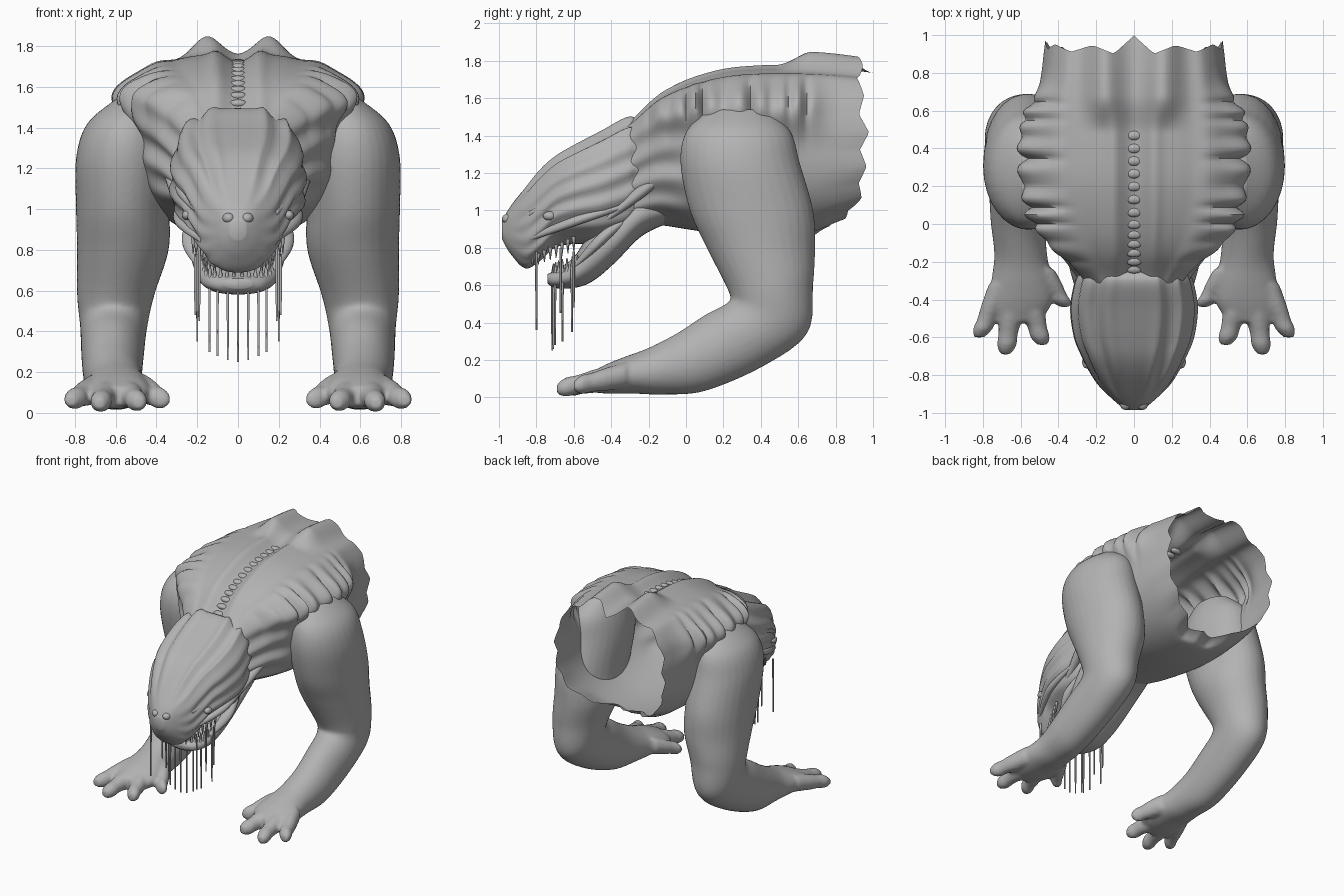
import bpy, bmesh, math, random
from mathutils import Vector, Matrix

random.seed(4)
cube = bpy.data.objects.get("Cube")
if cube:
    bpy.data.objects.remove(cube, do_unlink=True)

GREY = (0.45, 0.45, 0.45, 1)
skin = bpy.data.materials.new("grey_skin")
skin.use_nodes = True
skin.diffuse_color = GREY
for node in skin.node_tree.nodes:
    if node.type == "BSDF_PRINCIPLED":
        node.inputs["Base Color"].default_value = GREY
        node.inputs["Roughness"].default_value = 0.7


def smooth(start, end, value):
    t = min(1, max(0, (value - start) / (end - start)))
    return t * t * (3 - 2 * t)


def bump(value, centre, width):
    return math.exp(-((value - centre) / width) ** 2)


def spline(rows, steps):
    """Catmull-Rom interpolation of whole rows."""
    out = []
    last = len(rows) - 1
    for i in range(last):
        quad = [rows[min(max(i + k, 0), last)] for k in (-1, 0, 1, 2)]
        for j in range(steps):
            t = j / steps
            out.append([0.5 * (2 * b + (c - a) * t + (2 * a - 5 * b + 4 * c - d) * t * t
                               + (3 * b - a - 3 * c + d) * t ** 3)
                        for a, b, c, d in zip(*quad)])
    out.append(list(rows[-1]))
    return out


def section(y, half_width, top, bottom):
    return (0, y, (top + bottom) / 2, half_width, 0, (top - bottom) / 2)


def loft(bm, rows, steps=6, sides=32, power=(2, 2), cap_end=True, deform=None):
    """Rows are centre x, y, z, half width, then the half height vector in y, z."""
    rings = []
    for x, y, z, width, up_y, up_z in spline(rows, steps):
        ring = []
        for k in range(sides):
            angle = math.tau * k / sides
            c, s = math.cos(angle), math.sin(angle)
            e = power[0] if s >= 0 else power[1]
            r = (abs(c) ** e + abs(s) ** e) ** (-1 / e)
            p = Vector((x + width * c * r, y + up_y * s * r, z + up_z * s * r))
            if deform:
                deform(p, angle, width)
            ring.append(bm.verts.new(p))
        rings.append(ring)
    for a, b in zip(rings, rings[1:]):
        for k in range(sides):
            m = (k + 1) % sides
            bm.faces.new((a[k], a[m], b[m], b[k]))
    bm.faces.new(rings[0])
    if cap_end:
        bm.faces.new(rings[-1][::-1])


def ball(bm, place, size):
    bmesh.ops.create_uvsphere(bm, u_segments=16, v_segments=10, radius=1,
                              matrix=Matrix.Translation(place) @ Matrix.Diagonal((*size, 1)))


def spike(bm, x, y, base, tip, r_base, r_tip):
    turn = Matrix.Rotation(math.pi, 4, "X") if tip < base else Matrix.Identity(4)
    bmesh.ops.create_cone(bm, cap_ends=True, segments=6, radius1=r_base, radius2=r_tip,
                          depth=abs(tip - base),
                          matrix=Matrix.Translation((x, y, (base + tip) / 2)) @ turn)


def finish(name, bm, mirror=False, remesh=False):
    bmesh.ops.recalc_face_normals(bm, faces=bm.faces)
    mesh = bpy.data.meshes.new(name)
    bm.to_mesh(mesh)
    bm.free()
    mesh.materials.append(skin)
    mesh.shade_smooth()
    mesh.set_sharp_from_angle(angle=math.radians(65))
    obj = bpy.data.objects.new(name, mesh)
    bpy.context.collection.objects.link(obj)
    if remesh:
        mod = obj.modifiers.new("blend", "REMESH")
        mod.mode, mod.voxel_size, mod.use_smooth_shade = "VOXEL", 0.013, True
        mod = obj.modifiers.new("soften", "SMOOTH")
        mod.factor, mod.iterations = 0.5, 5
    if mirror:
        obj.modifiers.new("mirror", "MIRROR").use_mirror_merge = False


# Torso: open shell with pleated shoulders, rear humps and a torn rim
torn = [1.4] + [random.uniform(0.4, 1.2) for _ in range(9)]


def shape_torso(p, angle, width):
    up, ax = max(0, math.sin(angle)), abs(p.x)
    out, rear = math.copysign(1, p.x), smooth(0.48, 0.68, p.y)
    # shoulder pleats of uneven depth
    drape = (smooth(0.6, 0.9, ax / width) * bump(p.z, 1.55 + 0.12 * min(0, p.y), 0.14)
             * smooth(-0.35, 0, p.y) * smooth(0.8, 0.5, p.y))
    pleat = abs(math.sin(p.y * math.pi / 0.11 + 0.7 * math.sin(11 * p.y))) - 0.5
    pleat *= 0.8 + 0.5 * math.sin(23 * p.y)
    # back groove, ridges and humps
    p.z += up * (1 - rear) * (0.02 * bump(ax, 0.11, 0.035) - 0.04 * bump(ax, 0, 0.06))
    p.z += up * (0.035 * bump(ax, width * 0.75, 0.05) + 0.1 * rear * bump(ax, 0.155, 0.09))
    p.x += out * drape * (0.11 + 0.05 * pleat)
    p.z += drape * 0.04 * pleat
    fold = 0.014 * math.sin(14 * angle + 6 * p.y) * smooth(0.1, -0.1, p.y)
    p.x += fold * math.cos(angle)
    # torn rim
    around = abs((angle + math.pi / 2) % math.tau - math.pi) / math.pi * 7 + 0.5
    peak = 1 - 2 * abs(around % 1 - 0.5)
    belly_cut = 0.2 * max(0, -math.sin(angle)) ** 6
    side_lobe = 0.03 * math.cos(angle) ** 2
    p.y += smooth(0.6, 0.9, p.y) * (0.07 * torn[int(around)] * peak + side_lobe - belly_cut)


torso_rows = [section(*r) for r in (
    (-0.42, 0.2, 1.36, 0.86), (-0.28, 0.29, 1.48, 0.9), (-0.15, 0.38, 1.6, 0.92),
    (0, 0.46, 1.68, 0.9), (0.2, 0.5, 1.74, 0.87), (0.4, 0.51, 1.76, 0.85),
    (0.6, 0.5, 1.76, 0.85), (0.75, 0.49, 1.75, 0.87), (0.9, 0.47, 1.73, 0.92))]
bm = bmesh.new()
loft(bm, torso_rows, 11, 160, (3.2, 2.2), False, shape_torso)
finish("torso", bm)

# Vertebrae in the back groove
bm = bmesh.new()
for row in spline(torso_rows, 3)[4:17]:
    ball(bm, (0, row[1], row[2] + row[5] - 0.045), (0.045, 0.026, 0.02))
finish("vertebrae", bm)

# Arms with splayed fingers, blended into one skin
bm = bmesh.new()
loft(bm, [(0.5, 0.28, 1.54, 0.1, 0.16, 0), (0.545, 0.28, 1.42, 0.195, 0.28, 0),
          (0.56, 0.29, 1.25, 0.235, 0.32, 0), (0.565, 0.35, 1, 0.23, 0.33, 0),
          (0.565, 0.4, 0.8, 0.225, 0.29, 0), (0.6, 0.455, 0.58, 0.19, 0.225, 0.02),
          (0.61, 0.435, 0.425, 0.165, 0.215, -0.08), (0.615, 0.26, 0.305, 0.155, 0.16, -0.135),
          (0.615, 0.03, 0.19, 0.145, 0.075, -0.155), (0.6, -0.16, 0.14, 0.14, 0.04, -0.125),
          (0.595, -0.3, 0.12, 0.16, 0.02, -0.1), (0.6, -0.42, 0.1, 0.165, 0, -0.08),
          (0.62, -0.52, 0.08, 0.12, 0, -0.05)])
for base, tip in (((0.7, -0.32, 0.12), (0.82, -0.6, 0.06)),
                  ((0.64, -0.38, 0.11), (0.68, -0.69, 0.045)),
                  ((0.56, -0.38, 0.11), (0.485, -0.64, 0.05)),
                  ((0.49, -0.24, 0.13), (0.365, -0.44, 0.06))):
    rows = []
    for t, r in ((0, 0.07), (0.4, 0.062), (0.65, 0.052), (0.85, 0.052), (1, 0.028)):
        rows.append((*Vector(base).lerp(Vector(tip), t), r, 0, r))
    loft(bm, rows, 4, 16)
finish("arm", bm, mirror=True, remesh=True)


# Head with ridges converging on the snout
def shape_head(p, angle, width):
    up, r = max(0, math.sin(angle)), abs(p.x) / width
    fade = smooth(-0.95, -0.75, p.y)
    p.z += up * fade * (0.02 * bump(r, 0.42, 0.1) + 0.03 * bump(r, 0.8, 0.09)
                        - 0.025 * bump(r, 0.6, 0.1))
    p.x += 0.01 * fade * math.cos(angle) * math.sin(16 * angle)


bm = bmesh.new()
loft(bm, [section(*r) for r in (
    (-0.985, 0.04, 0.94, 0.85), (-0.94, 0.1, 1.02, 0.77), (-0.86, 0.18, 1.12, 0.69),
    (-0.78, 0.23, 1.21, 0.73), (-0.7, 0.27, 1.28, 0.8), (-0.6, 0.31, 1.34, 0.82),
    (-0.45, 0.33, 1.42, 0.82), (-0.32, 0.31, 1.49, 0.85), (-0.26, 0.29, 1.48, 0.92),
    (-0.18, 0.29, 1.42, 0.98))], 7, 96, (2.7, 2.3), True, shape_head)
finish("head", bm)

bm = bmesh.new()
loft(bm, [section(*r) for r in (
    (-0.74, 0.07, 0.66, 0.61), (-0.7, 0.13, 0.68, 0.585), (-0.6, 0.19, 0.75, 0.585),
    (-0.5, 0.225, 0.9, 0.62), (-0.38, 0.25, 1, 0.72), (-0.24, 0.27, 1.1, 0.86),
    (-0.1, 0.24, 1.1, 0.93))], 6, 40, (2.3, 2.3))
finish("lower_jaw", bm)

# Brow, cheek and neck folds as shallow tapered ridges
bm = bmesh.new()
for path, r in ((((0.29, -0.36, 1.2), (0.275, -0.62, 1.09), (0.18, -0.84, 0.98)), 0.028),
                (((0.29, -0.34, 1.02), (0.285, -0.6, 0.94), (0.18, -0.84, 0.85)), 0.026),
                (((0.22, -0.28, 0.98), (0.235, -0.46, 0.84), (0.17, -0.6, 0.7)), 0.04),
                (((0.38, 0, 1.28), (0.3, -0.24, 1.1), (0.26, -0.46, 0.93)), 0.04)):
    loft(bm, [(*path[0], 0.015, 0, 0.015), (*path[1], r, 0, r),
              (*path[2], 0.015, 0, 0.015)], 8, 16)
finish("face_fold", bm, mirror=True)

bm = bmesh.new()
ball(bm, (0.25, -0.73, 0.97), (0.025, 0.035, 0.024))
finish("eye", bm, mirror=True)
bm = bmesh.new()
ball(bm, (0.045, -0.945, 0.955), (0.032, 0.04, 0.028))
finish("nostril", bm, mirror=True)

# Teeth around both jaws
upper, lower = bmesh.new(), bmesh.new()
for i in range(8):
    t = i / 7
    spike(upper, 0.12 + 0.1 * t, -0.82 + 0.22 * t, 0.76 + 0.1 * t, 0.7 + 0.08 * t, 0.012, 0.002)
    turn = t * math.pi / 2
    spike(lower, 0.02 + 0.15 * math.sin(turn), -0.58 - 0.13 * math.cos(turn),
          0.64, 0.71 + 0.05 * t, 0.016, 0.003)
finish("upper_teeth", upper, mirror=True)
finish("lower_teeth", lower, mirror=True)

# Drool strands hanging from the jaws
bm = bmesh.new()
for x, y, top, end in ((0.05, -0.71, 0.64, 0.26), (0.1, -0.7, 0.65, 0.28),
                       (0.14, -0.66, 0.66, 0.3), (0.2, -0.61, 0.7, 0.35),
                       (0.2, -0.8, 0.78, 0.36), (0.21, -0.6, 0.78, 0.48),
                       (0.19, -0.67, 0.8, 0.45)):
    for side in (-1, 1):
        spike(bm, side * x, y, top, end, 0.007, 0.005)
spike(bm, 0, -0.715, 0.65, 0.25, 0.007, 0.005)
finish("drool_strands", bm)
